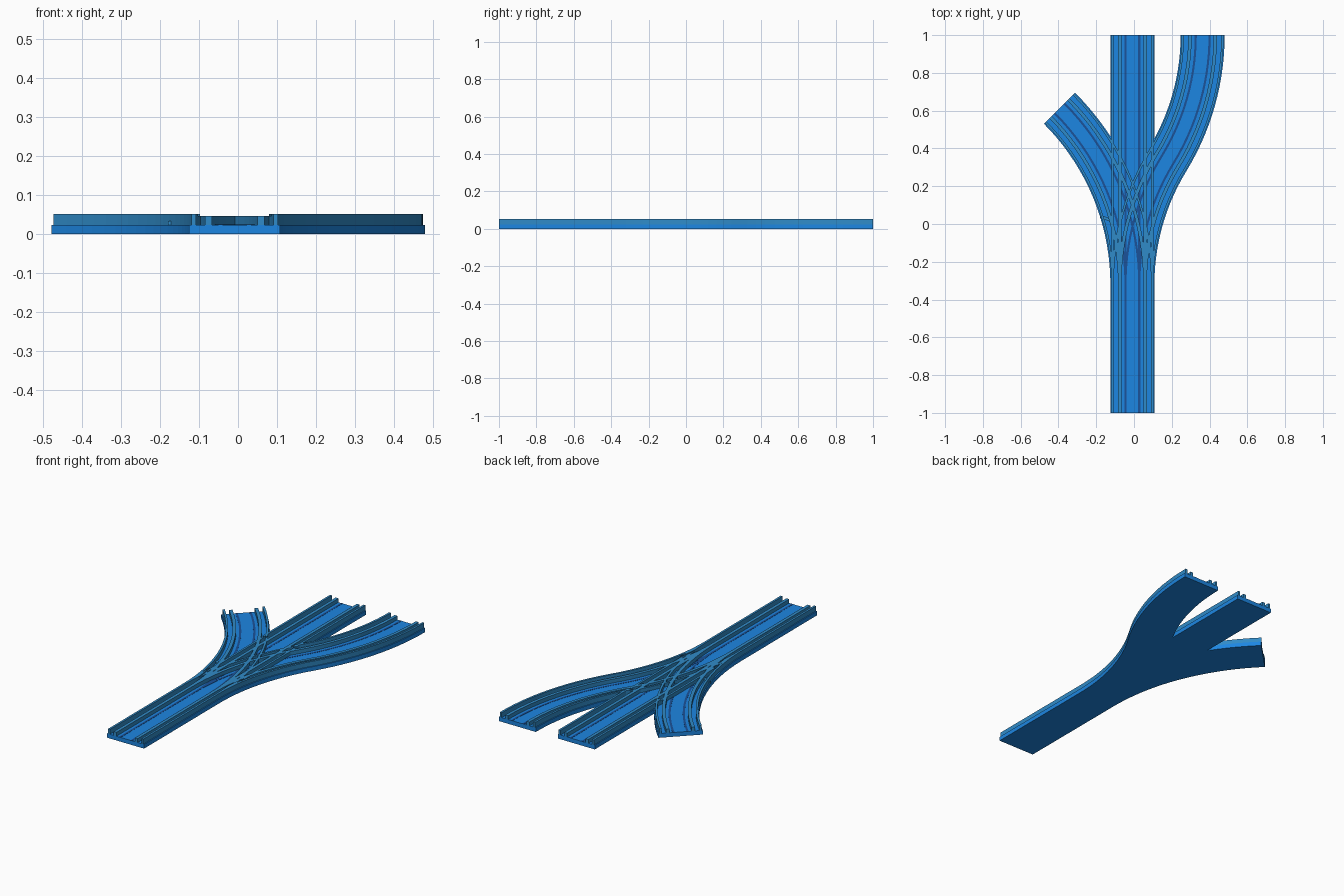
import bpy, bmesh
from math import sin, cos, radians, asin

cube = bpy.data.objects.get("Cube")
if cube:
    bpy.data.objects.remove(cube)


def material(name, rgb):
    m = bpy.data.materials.new(name)
    m.use_nodes = True
    m.diffuse_color = (*rgb, 1)
    m.node_tree.nodes["Principled BSDF"].inputs["Base Color"].default_value = (*rgb, 1)
    return m


DECK = material("bright blue", (0.012, 0.24, 0.76))
RAIL = material("soft teal blue", (0.03, 0.26, 0.58))
STRIPE = material("navy blue", (0.011, 0.085, 0.32))

X0, FORK_Y = -0.0085, -0.32
BASE_TOP, INNER_TOP, OUTER_TOP = 0.024, 0.046, 0.052
SUNK = BASE_TOP - 0.002


# Routes are lists of (x, y, heading), heading positive to the right
def arc(start, radius, angle, steps):
    """Arc from a start pose; positive angle turns right."""
    x, y, h = start
    s = 1 if angle > 0 else -1
    cx, cy = x + s * radius * cos(h), y - s * radius * sin(h)
    out = []
    for i in range(steps + 1):
        a = h + angle * i / steps
        out.append((cx - s * radius * cos(a), cy + s * radius * sin(a), a))
    return out


fork = (X0, FORK_Y, 0)
half_rise, half_shift = (1 - FORK_Y) / 2, 0.186
s_radius = (half_rise ** 2 + half_shift ** 2) / (2 * half_shift)
s_angle = asin(half_rise / s_radius)
s_first = arc(fork, s_radius, s_angle, 14)
routes = {
    "straight": [(X0, -1, 0), (X0, 1, 0)],
    "left_curve": arc(fork, 1.32, radians(-45), 18),
    "right_curve": s_first + arc(s_first[-1], s_radius, -s_angle, 14)[1:],
}


def sweep(name, path, profile, mat):
    """Sweep a closed (offset, height) profile along a route."""
    bm = bmesh.new()
    rings = [[bm.verts.new((x + o * cos(h), y - o * sin(h), z)) for o, z in profile]
             for x, y, h in path]
    n = len(profile)
    for a, b in zip(rings, rings[1:]):
        for i in range(n):
            j = (i + 1) % n
            bm.faces.new((a[i], a[j], b[j], b[i]))
    bm.faces.new(rings[0])
    bm.faces.new(rings[-1])
    bmesh.ops.recalc_face_normals(bm, faces=bm.faces)
    mesh = bpy.data.meshes.new(name)
    bm.to_mesh(mesh)
    bm.free()
    mesh.materials.append(mat)
    ob = bpy.data.objects.new(name, mesh)
    bpy.context.collection.objects.link(ob)
    return ob


def rect(a, b, z0, z1):
    return [(a, z0), (b, z0), (b, z1), (a, z1)]


# Headroom above each route, which lowers outer rails where they cross it
cutters = {}
for key, path in routes.items():
    c = sweep(key + "_headroom", path, rect(-0.0885, 0.0885, INNER_TOP, 0.08), RAIL)
    c.hide_render = True
    c.hide_set(True)
    c.display_type = 'WIRE'
    cutters[key] = c

# Deck, rails and painted floor stripes for each route
for key, path in routes.items():
    sweep(key + "_deck", path, rect(-0.1165, 0.1165, 0, BASE_TOP), DECK)
    for side, s in (("left", -1), ("right", 1)):
        def strip(kind, a, b, top, mat):
            lo, hi = sorted((s * a, s * b))
            return sweep(f"{key}_{side}_{kind}", path, rect(lo, hi, SUNK, top), mat)

        strip("floor_stripe", 0.031, 0.042, BASE_TOP + 0.001, STRIPE)
        strip("inner_rail", 0.058, 0.076, INNER_TOP, RAIL)
        rail = strip("outer_rail", 0.099, 0.111, OUTER_TOP, RAIL)
        for other, cutter in cutters.items():
            if other != key:
                mod = rail.modifiers.new("clear_" + other, 'BOOLEAN')
                mod.operation = 'DIFFERENCE'
                mod.solver = 'EXACT'
                mod.object = cutter

# Small switch lever reaching out under the left curve's outer rail
sweep("switch_lever", [(-0.125, 0.02, -1.19), (-0.176, 0.04, -1.19)],
      rect(-0.008, 0.008, SUNK, 0.034), RAIL)
